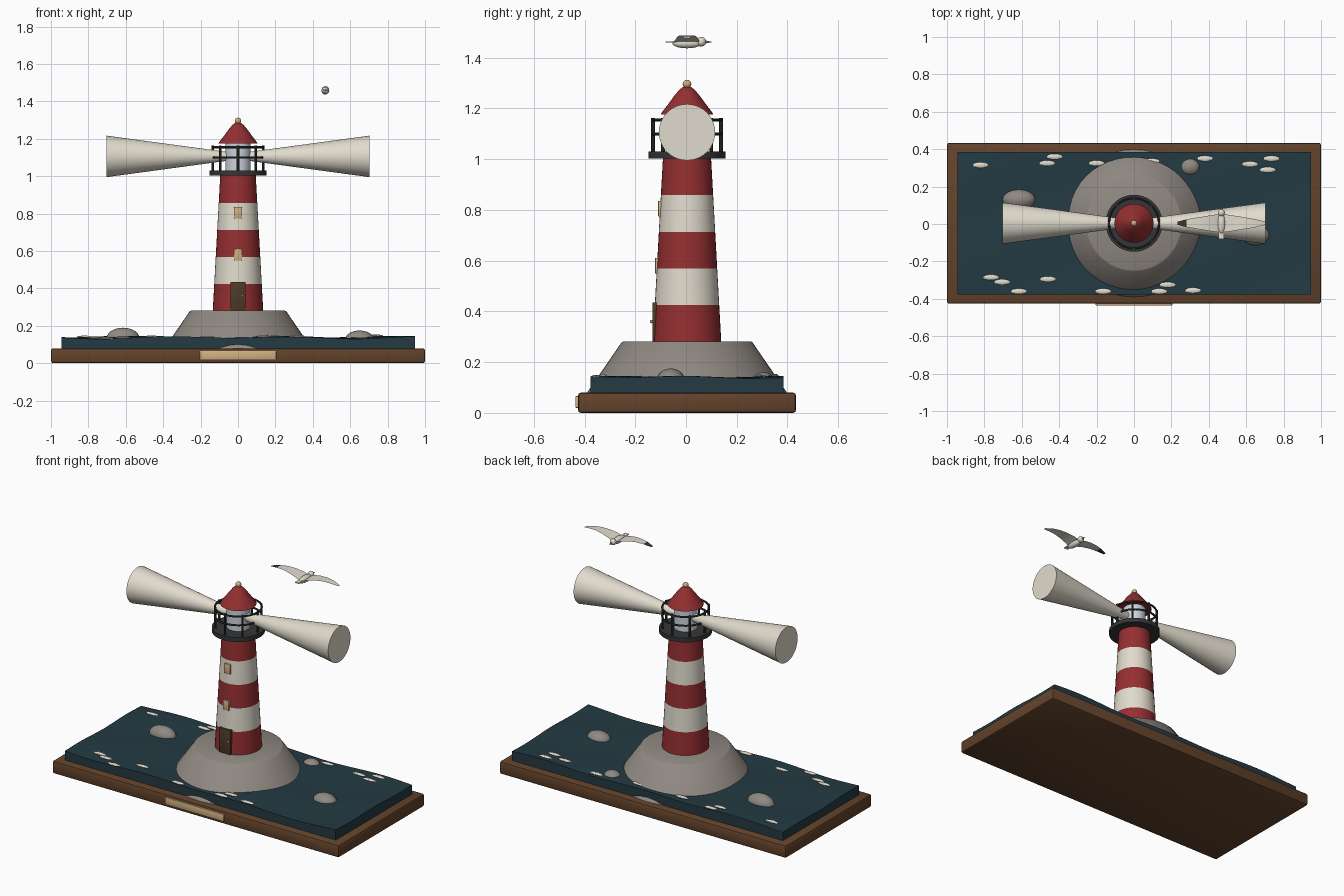
import bpy, bmesh, math
from mathutils import Matrix, Vector

if "Cube" in bpy.data.objects:
    bpy.data.objects.remove(bpy.data.objects["Cube"])

CY = 0.004  # everything but the plaque is centred on this y


def mat(name, rgb):
    m = bpy.data.materials.new(name)
    m.diffuse_color = (*rgb, 1)
    m.use_nodes = True
    m.node_tree.nodes["Principled BSDF"].inputs["Base Color"].default_value = m.diffuse_color
    return m


RED = mat("red paint", (0.30, 0.028, 0.030))
CREAM = mat("cream white", (0.75, 0.71, 0.61))
ROCK = mat("grey rock", (0.28, 0.25, 0.225))
WOOD = mat("brown wood", (0.125, 0.056, 0.024))
SEA = mat("dark teal water", (0.017, 0.043, 0.056))
IRON = mat("dark iron", (0.035, 0.036, 0.038))
DOOR = mat("dark door brown", (0.075, 0.042, 0.020))
TAN = mat("pale gold", (0.64, 0.44, 0.22))
GLASS = mat("pale glass", (0.62, 0.66, 0.74))


def finish(bm, name, *mats):
    bmesh.ops.recalc_face_normals(bm, faces=bm.faces)
    me = bpy.data.meshes.new(name)
    bm.to_mesh(me)
    bm.free()
    for m in mats:
        me.materials.append(m)
    ob = bpy.data.objects.new(name, me)
    bpy.context.collection.objects.link(ob)
    return ob


def box(name, lo, hi, m, bevel=0):
    lo, hi = Vector(lo), Vector(hi)
    bm = bmesh.new()
    bmesh.ops.create_cube(bm, size=1, matrix=Matrix.Translation((lo + hi) / 2)
                          @ Matrix.Diagonal((*(hi - lo), 1)))
    if bevel:
        bmesh.ops.bevel(bm, geom=bm.edges[:], offset=bevel, segments=2,
                        profile=0.5, affect='EDGES')
    return finish(bm, name, m)


def lathe(name, profile, mats, n=40, at=(0, CY, 0), rot=None, bands=None):
    """Spin (radius, height) pairs round the local z axis, capping both ends."""
    bm = bmesh.new()
    rings = [[bm.verts.new((r * math.cos(2 * math.pi * i / n),
                            r * math.sin(2 * math.pi * i / n), z)) for i in range(n)]
             for r, z in profile]
    for k, (a, b) in enumerate(zip(rings, rings[1:])):
        for i in range(n):
            j = (i + 1) % n
            f = bm.faces.new((a[i], a[j], b[j], b[i]))
            if bands:
                f.material_index = bands[k]
    bm.faces.new(rings[0][::-1])
    bm.faces.new(rings[-1])
    bm.transform(Matrix.Translation(at) @ (rot or Matrix.Identity(4)))
    return finish(bm, name, *mats)


def blob(name, at, size, m, u=20, v=12):
    bm = bmesh.new()
    bmesh.ops.create_uvsphere(bm, u_segments=u, v_segments=v, radius=1,
                              matrix=Matrix.Translation(at) @ Matrix.Diagonal((*size, 1)))
    return finish(bm, name, m)


def ring(name, z, radius, thick, m, n=40, s=8):
    bm = bmesh.new()
    vs = [[bm.verts.new(((radius + thick * math.cos(q)) * math.cos(p),
                         CY + (radius + thick * math.cos(q)) * math.sin(p),
                         z + thick * math.sin(q)))
           for q in (2 * math.pi * j / s for j in range(s))]
          for p in (2 * math.pi * i / n for i in range(n))]
    for i in range(n):
        for j in range(s):
            a, b = vs[i], vs[(i + 1) % n]
            bm.faces.new((a[j], b[j], b[(j + 1) % s], a[(j + 1) % s]))
    return finish(bm, name, m)


# Wooden base and plaque
box("base", (-1, CY - 0.43, 0), (1, CY + 0.43, 0.08), WOOD, 0.012)
box("plaque", (-0.205, -0.436, 0.02), (0.205, -0.41, 0.066), TAN, 0.004)


# Sea slab with a rippled top
def wave(x, y):
    return 0.138 + 0.005 * math.sin(9 * x + 3 * y) + 0.003 * math.sin(14 * y - 5 * x)


bm = bmesh.new()
bmesh.ops.create_grid(bm, x_segments=60, y_segments=24, size=1)
for v in bm.verts:
    x, y = v.co.x * 0.945, v.co.y * 0.38
    v.co = (x, y + CY, wave(x, y))
walls = bmesh.ops.extrude_face_region(bm, geom=bm.faces[:])
for v in (g for g in walls["geom"] if isinstance(g, bmesh.types.BMVert)):
    v.co.z = 0.075
finish(bm, "sea", SEA)

# Foam flecks
FOAM = [(-.82, .315), (-.465, .325), (-.425, .36), (-.2, .325), (.095, .335), (.38, .35),
        (.62, .32), (.735, .35), (.715, .29), (-.765, -.285), (-.705, -.31), (-.615, -.36),
        (-.46, -.295), (-.165, -.36), (.135, -.36), (.18, -.325), (.315, -.355)]
for x, y in FOAM:
    blob("foam", (x, y, wave(x, y) + 0.002), (0.042, 0.015, 0.006), CREAM, 12, 6)

# Island and small rocks
lathe("island", [(0.394, 0.08), (0.258, 0.278), (0.25, 0.282)], [ROCK], 48)
blob("rock", (-0.615, 0.13, 0.135), (0.088, 0.055, 0.055), ROCK)
blob("rock", (0.30, 0.305, 0.125), (0.052, 0.045, 0.035), ROCK)
blob("rock", (0.65, -0.06, 0.13), (0.075, 0.055, 0.045), ROCK)

# Striped tower
lathe("tower", [(0.135 - 0.008 * k, 0.28 + 0.1445 * k) for k in range(6)],
      [RED, CREAM], 40, bands=[0, 1, 0, 1, 0])

# Door, knob and windows
box("door", (-0.041, CY - 0.137, 0.28), (0.041, CY - 0.1, 0.435), DOOR, 0.003)
blob("door_knob", (0.025, CY - 0.139, 0.36), (0.007, 0.007, 0.007), TAN, 10, 6)
for z, front in ((0.58, 0.126), (0.805, 0.114)):
    box("window", (-0.021, CY - front, z - 0.031), (0.021, CY - 0.08, z + 0.031), TAN, 0.003)

# Gallery with railing
lathe("gallery", [(0.152, 1.003), (0.152, 1.03)], [IRON])
for i in range(8):
    a = math.pi * i / 4
    lathe("railing_post", [(0.007, 1.025), (0.007, 1.163)], [IRON], 8,
          at=(0.134 * math.cos(a), CY + 0.134 * math.sin(a), 0))
for z in (1.1, 1.155):
    ring("railing", z, 0.134, 0.006, IRON)

# Lantern, roof and finial
lathe("lantern", [(0.067, 1.025), (0.067, 1.182)], [GLASS], 32)
lathe("roof", [(0.104, 1.176), (0.098, 1.186), (0.077, 1.213), (0.05, 1.25),
               (0.032, 1.272), (0.017, 1.284), (0.004, 1.287)], [RED])
blob("finial", (0, CY, 1.296), (0.017, 0.017, 0.017), TAN)

# Light beams
for s in (-1, 1):
    lathe("light_beam", [(0.024, 0.06), (0.111, 0.704)], [CREAM], 40, at=(0, CY, 1.106),
          rot=Matrix.Rotation(s * math.pi / 2, 4, 'Y'))

# Gull: body, head, beak, tail
BX, BZ = 0.467, 1.457
blob("gull_body", (BX, CY, BZ), (0.021, 0.058, 0.020), CREAM)
blob("gull_head", (BX, 0.06, BZ + 0.006), (0.019, 0.019, 0.019), CREAM)
lathe("gull_beak", [(0.007, 0), (0.001, 0.028)], [TAN], 10, at=(BX, 0.073, BZ + 0.005),
      rot=Matrix.Rotation(-math.pi / 2, 4, 'X'))
box("gull_tail", (BX - 0.014, -0.08, BZ + 0.002), (BX + 0.014, -0.035, BZ + 0.007), CREAM)

# Gull wings: thin arched sheets (span, rise, half chord), left one dark at the tip
WING = [(0, 0, .05), (.04, .016, .045), (.09, .027, .037), (.14, .031, .029),
        (.185, .028, .021), (.235, .018, .008)]
for side, name in ((-1, "gull_wing_left"), (1, "gull_wing_right")):
    bm = bmesh.new()
    rows = [[bm.verts.new((BX + side * x, CY + e * c, BZ + z)) for e in (-1, 1)]
            for x, z, c in WING]
    for k, (a, b) in enumerate(zip(rows, rows[1:])):
        f = bm.faces.new((a[0], b[0], b[1], a[1]))
        f.material_index = int(side < 0 and k == len(WING) - 2)
    ob = finish(bm, name, CREAM, IRON)
    if ob.data.polygons[0].normal.z < 0:
        ob.data.flip_normals()

# Smooth shading with crisp edges
for ob in bpy.context.scene.objects:
    ob.select_set(True)
    bpy.context.view_layer.objects.active = ob
bpy.ops.object.shade_smooth_by_angle(angle=math.radians(32))
